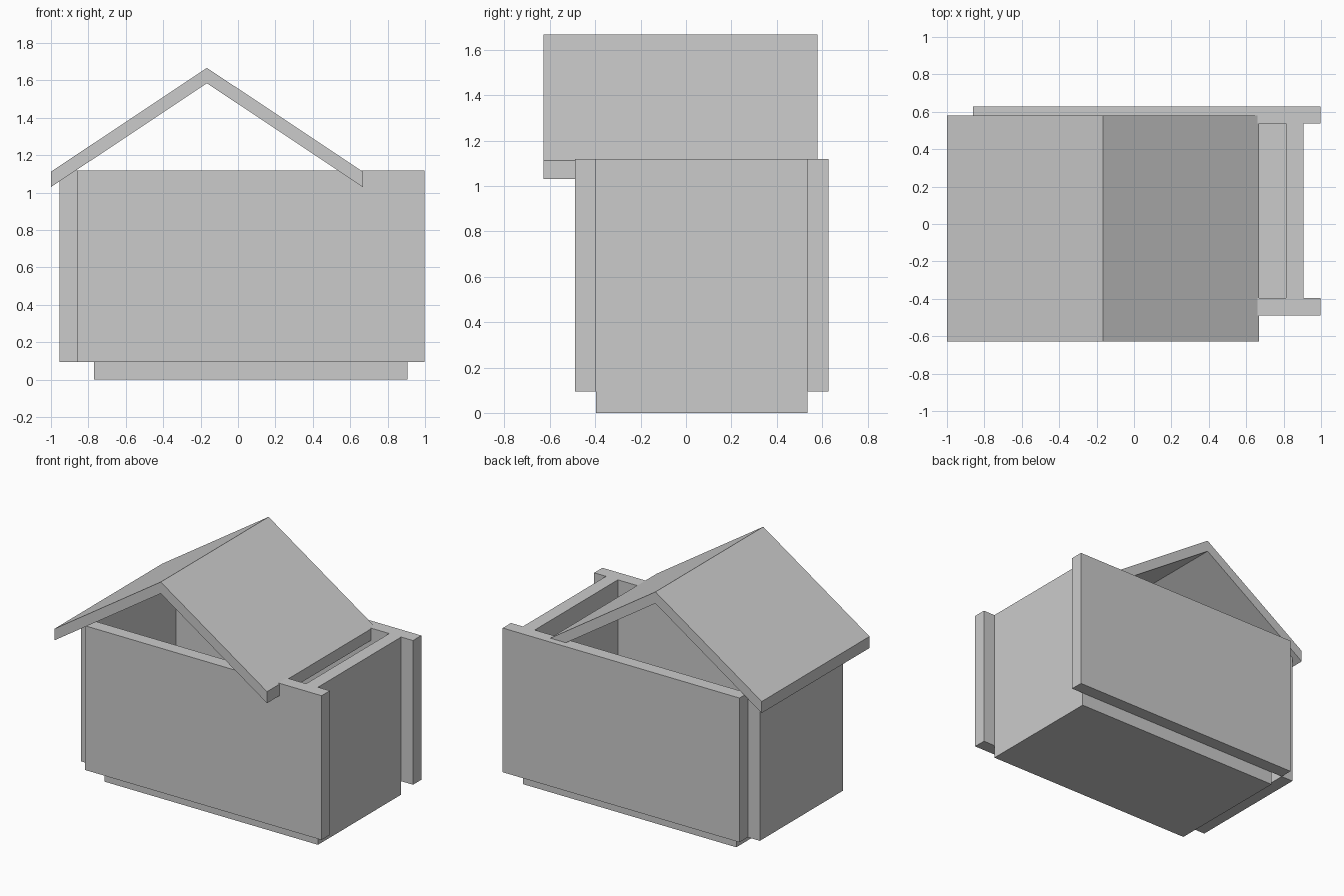
import bpy
import bmesh

if "Cube" in bpy.data.objects:
    bpy.data.objects.remove(bpy.data.objects["Cube"])

grey = bpy.data.materials.new("light_grey")
grey.diffuse_color = (0.6, 0.6, 0.6, 1.0)
grey.use_nodes = True
grey.node_tree.nodes["Principled BSDF"].inputs["Base Color"].default_value = grey.diffuse_color


def prism(name, profile, y0, y1):
    """Extrude an x-z profile along y."""
    bm = bmesh.new()
    face = bm.faces.new([bm.verts.new((x, y0, z)) for x, z in profile])
    side = bmesh.ops.extrude_face_region(bm, geom=[face])
    verts = [g for g in side["geom"] if isinstance(g, bmesh.types.BMVert)]
    bmesh.ops.translate(bm, verts=verts, vec=(0, y1 - y0, 0))
    bmesh.ops.recalc_face_normals(bm, faces=bm.faces)
    mesh = bpy.data.meshes.new(name)
    bm.to_mesh(mesh)
    bm.free()
    mesh.materials.append(grey)
    obj = bpy.data.objects.new(name, mesh)
    bpy.context.collection.objects.link(obj)
    return obj


def board(name, x0, x1, y0, y1, z0, z1):
    return prism(name, [(x0, z0), (x1, z0), (x1, z1), (x0, z1)], y0, y1)


FLOOR_TOP, WALL_TOP = 0.095, 1.118
FRONT_IN, BACK_IN, THICK = -0.396, 0.536, 0.093

# Floor slab, stopping short of the left wall
board("floor", -0.77, 0.905, FRONT_IN, BACK_IN, 0.0, FLOOR_TOP)

# Long walls, running past the right wall
board("front_wall", -0.86, 0.998, FRONT_IN - THICK, FRONT_IN, FLOOR_TOP, WALL_TOP)
board("back_wall", -0.86, 0.998, BACK_IN, BACK_IN + THICK, FLOOR_TOP, WALL_TOP)

# End walls between the long walls
board("left_wall", -0.955, -0.86, FRONT_IN, BACK_IN, FLOOR_TOP, WALL_TOP)
board("right_wall", 0.812, 0.905, FRONT_IN, BACK_IN, FLOOR_TOP, WALL_TOP)

# Gable roof with open ends and upright eave cuts
ridge_x, half, eave, ridge, drop = -0.166, 0.834, 1.112, 1.667, 0.082
roof_top = [(ridge_x - half, eave), (ridge_x, ridge), (ridge_x + half, eave)]
roof_under = [(x, z - drop) for x, z in reversed(roof_top)]
prism("roof", roof_top + roof_under, -0.629, 0.58)
